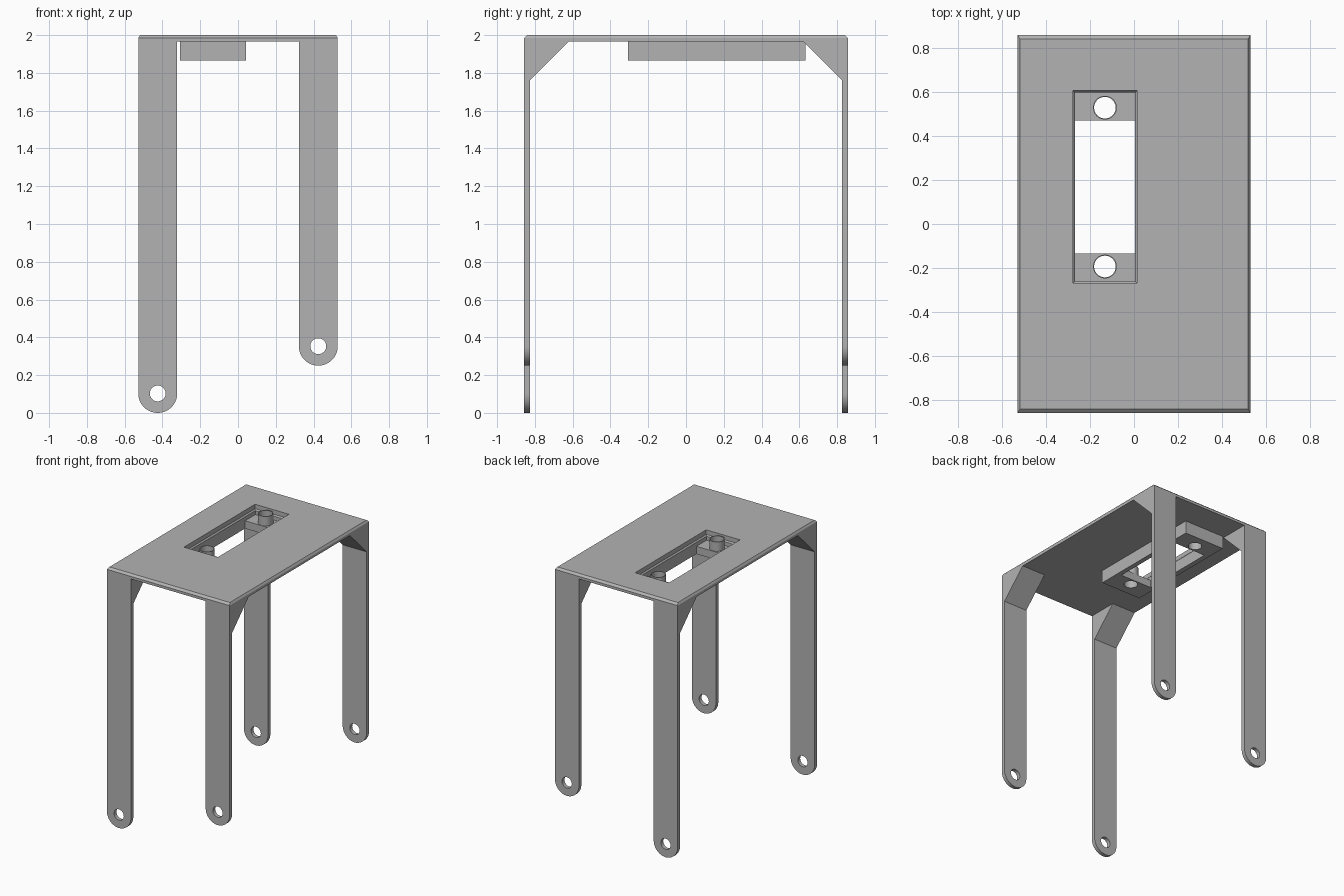
import bpy, bmesh
from math import sin, cos, pi, radians

cube = bpy.data.objects.get("Cube")
if cube:
    bpy.data.objects.remove(cube, do_unlink=True)

grey = bpy.data.materials.new("plain grey")
grey.use_nodes = True
colour = (0.45, 0.45, 0.45, 1)
grey.diffuse_color = colour
grey.node_tree.nodes["Principled BSDF"].inputs["Base Color"].default_value = colour

W, D = 0.528, 0.857             # half width and half depth of the top
T, UNDER = 0.03, 1.965          # leg thickness, underside of the top
LEG_W = 0.206


def add_mesh(name, bm):
    bmesh.ops.recalc_face_normals(bm, faces=bm.faces)
    mesh = bpy.data.meshes.new(name)
    bm.to_mesh(mesh)
    bm.free()
    obj = bpy.data.objects.new(name, mesh)
    bpy.context.collection.objects.link(obj)
    mesh.materials.append(grey)
    return obj


def frame(name, rects):
    """Closed frame through rectangles given as (x0, x1, y0, y1, z)."""
    bm = bmesh.new()
    loops = [[bm.verts.new(p) for p in
              ((a, c, z), (b, c, z), (b, d, z), (a, d, z))]
             for a, b, c, d, z in rects]
    for one, two in zip(loops, loops[1:] + loops[:1]):
        for i in range(4):
            j = (i + 1) % 4
            bm.faces.new((one[i], one[j], two[j], two[i]))
    return add_mesh(name, bm)


def arc(cx, cy, r, start, end, steps):
    return [(cx + r * cos(start + (end - start) * i / steps),
             cy + r * sin(start + (end - start) * i / steps))
            for i in range(steps + 1)]


def circle(cx, cy, r):
    return arc(cx, cy, r, 0, 2 * pi, 40)[:-1]


def sheet(name, outlines, thickness, location, upright=False):
    """Flat outline with holes, given a thickness."""
    curve = bpy.data.curves.new(name, "CURVE")
    curve.dimensions = "2D"
    curve.fill_mode = "BOTH"
    curve.extrude = thickness / 2
    for points in outlines:
        spline = curve.splines.new("POLY")
        spline.points.add(len(points) - 1)
        for point, (x, y) in zip(spline.points, points):
            point.co = (x, y, 0, 1)
        spline.use_cyclic_u = True
    obj = bpy.data.objects.new(name, curve)
    bpy.context.collection.objects.link(obj)
    obj.location = location
    if upright:
        obj.rotation_euler.x = pi / 2
    curve.materials.append(grey)
    bpy.ops.object.select_all(action="DESELECT")
    obj.select_set(True)
    bpy.context.view_layer.objects.active = obj
    bpy.ops.object.convert(target="MESH")
    # weld caps to walls so that the shading follows the real edges
    mesh = bpy.context.object.data
    bm = bmesh.new()
    bm.from_mesh(mesh)
    bmesh.ops.remove_doubles(bm, verts=bm.verts, dist=0.0001)
    bmesh.ops.recalc_face_normals(bm, faces=bm.faces)
    bm.to_mesh(mesh)
    bm.free()
    bpy.ops.object.shade_smooth_by_angle(angle=radians(30))


# Top plate with bevelled upper edge and a slot
slot = (-0.277, 0.014, -0.268, 0.605)
frame("top_plate", [
    (-W, W, -D, D, UNDER), (-W, W, -D, D, 1.985),
    (-W + 0.01, W - 0.01, -D + 0.017, D - 0.017, 2),
    (*slot, 2), (*slot, UNDER)])

# Housing under the slot
outer = (-0.307, 0.042, -0.307, 0.632)
inner = (-0.268, 0.005, -0.26, 0.597)
frame("slot_housing", [(*outer, 1.865), (*outer, UNDER),
                       (*slot, UNDER), (*inner, 1.955), (*inner, 1.865)])

# Mounting ledges and hollow posts at the slot ends
BASE, LEDGE = 1.865, 0.06
for end, y0, y1, hole_y in (("front", -0.265, -0.135, -0.193),
                            ("back", 0.47, 0.602, 0.528)):
    hx = -0.132
    rect = [(-0.272, y0), (0.009, y0), (0.009, y1), (-0.272, y1)]
    sheet(end + "_ledge", [rect, circle(hx, hole_y, 0.049)],
          LEDGE, (0, 0, BASE + LEDGE / 2))
    top = 1.998
    low = BASE + LEDGE
    sheet(end + "_post", [circle(hx, hole_y, 0.054), circle(hx, hole_y, 0.049)],
          top - low, (0, 0, (top + low) / 2))

# Legs with round ends, pin holes and corner braces
R = LEG_W / 2
for side, cx, bottom in (("right", -W + R, 0), ("left", W - R, 0.25)):
    pin = bottom + R
    outline = arc(cx, pin, R, pi, 2 * pi, 28) + [(cx + R, UNDER), (cx - R, UNDER)]
    for end, s in (("front", -1), ("back", 1)):
        name = end + "_" + side
        sheet(name + "_leg", [outline, circle(cx, pin, 0.042)], T,
              (0, s * (D - T / 2), 0), upright=True)
        bm = bmesh.new()
        corners = ((D - T, UNDER), (D - T, 1.76), (0.622, UNDER))
        near = bm.faces.new([bm.verts.new((cx - R, s * y, z)) for y, z in corners])
        moved = bmesh.ops.extrude_face_region(bm, geom=[near])["geom"]
        bmesh.ops.translate(bm, vec=(LEG_W, 0, 0), verts=[
            v for v in moved if isinstance(v, bmesh.types.BMVert)])
        # extruding a lone face keeps the starting face as the second cap
        add_mesh(name + "_brace", bm)
